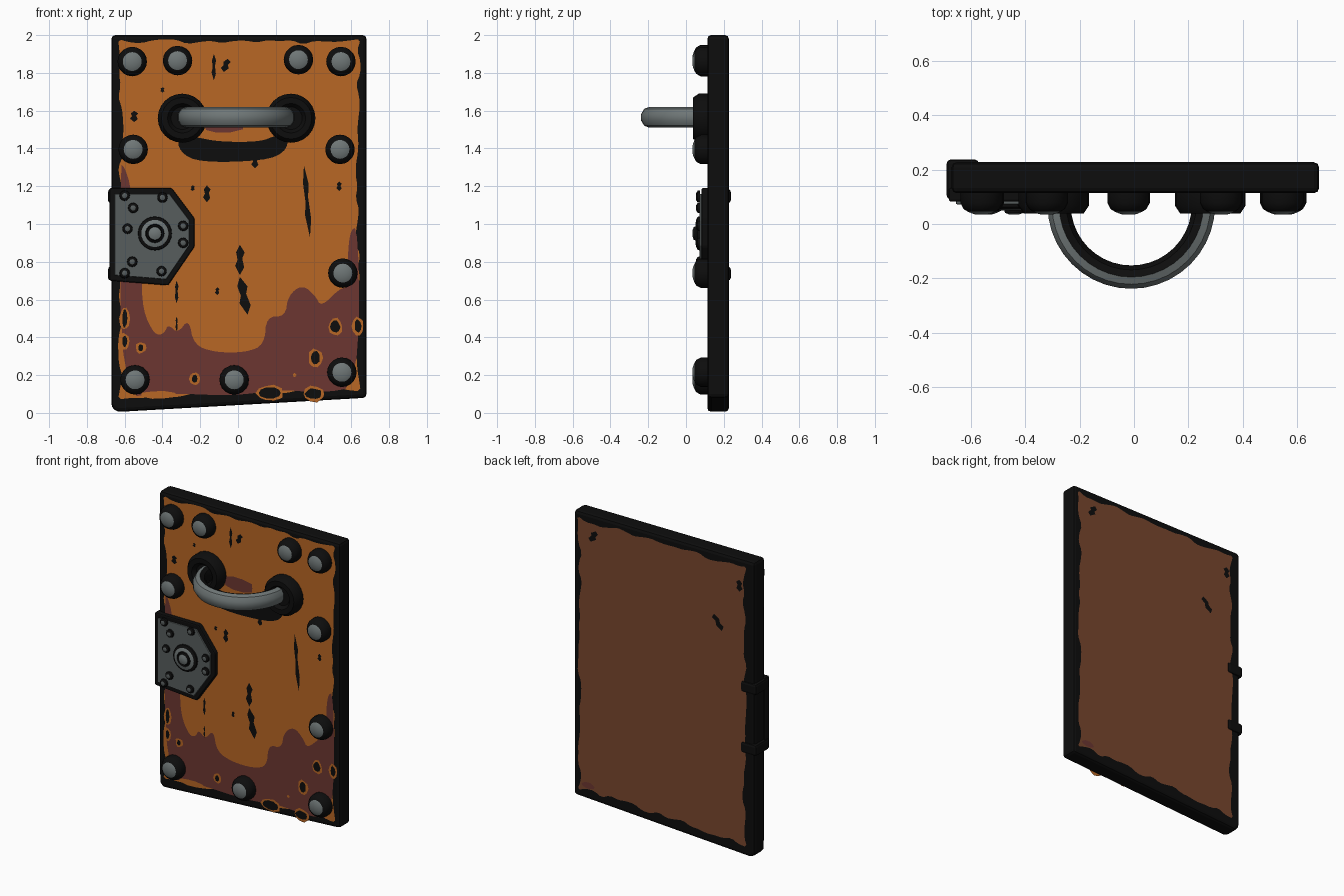
import bpy, bmesh, math, random
from mathutils import Vector

if "Cube" in bpy.data.objects:
    bpy.data.objects.remove(bpy.data.objects["Cube"])

random.seed(4)
FRONT, BACK = 0.113, 0.227


def mat(name, r, g, b):
    m = bpy.data.materials.new(name)
    m.diffuse_color = (r, g, b, 1)
    m.use_nodes = True
    m.node_tree.nodes["Principled BSDF"].inputs["Base Color"].default_value = m.diffuse_color
    return m


BLACK = mat("black_iron", 0.004, 0.004, 0.004)
STEEL = mat("steel", 0.16, 0.185, 0.185)
DARK = mat("dark_steel", 0.095, 0.11, 0.11)
ORANGE = mat("orange_paint", 0.48, 0.135, 0.018)
RUST = mat("rust", 0.15, 0.037, 0.031)
BROWN = mat("brown_back", 0.19, 0.062, 0.027)


def finish(bm, name, mats, smooth=False, bevel=0):
    me = bpy.data.meshes.new(name)
    bm.to_mesh(me)
    bm.free()
    ob = bpy.data.objects.new(name, me)
    bpy.context.collection.objects.link(ob)
    for m in mats:
        me.materials.append(m)
    if bevel:
        mod = ob.modifiers.new("bevel", 'BEVEL')
        mod.width, mod.segments = bevel, 2
    if smooth:
        bpy.ops.object.select_all(action='DESELECT')
        ob.select_set(True)
        bpy.context.view_layer.objects.active = ob
        bpy.ops.object.shade_smooth_by_angle(angle=math.radians(35))
    return ob


def prism(name, pts, y0, y1, m, bevel=0):
    """Front-view outline (x, z) extruded from y0 to y1."""
    bm = bmesh.new()
    f = bm.faces.new([bm.verts.new((x, y0, z)) for x, z in pts])
    r = bmesh.ops.extrude_face_region(bm, geom=[f])
    for v in r["geom"]:
        if isinstance(v, bmesh.types.BMVert):
            v.co.y = y1
    bmesh.ops.recalc_face_normals(bm, faces=bm.faces)
    return finish(bm, name, [m], bevel=bevel)


def paint(name, polys, y, m, side=-1):
    """Thin flat paint patches lying on the panel."""
    bm = bmesh.new()
    for pts in polys:
        f = bm.faces.new([bm.verts.new((x, y, z)) for x, z in pts])
        f.normal_update()
        if f.normal.y * side < 0:
            f.normal_flip()
    return finish(bm, name, [m])


def rounded(pts, times=2):
    """Corner cutting, to soften an outline."""
    for _ in range(times):
        out = []
        for i, (x, z) in enumerate(pts):
            a, b = pts[(i + 1) % len(pts)]
            out += [(x * .75 + a * .25, z * .75 + b * .25),
                    (x * .25 + a * .75, z * .25 + b * .75)]
        pts = out
    return pts


def ragged(corners, amp, step=0.06):
    """Outline whose sides are chipped inwards (corners anticlockwise)."""
    pts = []
    for i, c in enumerate(corners):
        a, b = Vector(c), Vector(corners[(i + 1) % len(corners)])
        d = b - a
        inward = Vector((-d.y, d.x)).normalized()
        n = int(d.length / step)
        for k in range(n):
            p = a + d * (k / n)
            if k:
                p += inward * amp * random.random()
            pts.append(tuple(p))
    return rounded(pts, 1)


def blob(x, z, rx, rz, n=10):
    return [(x + rx * math.cos(t) * random.uniform(.85, 1.1),
             z + rz * math.sin(t) * random.uniform(.85, 1.1))
            for t in (2 * math.pi * i / n for i in range(n))]


def sliver(x, z, w, h, lean=0):
    pts = [(0, 1), (-.8, .5), (-.5, 0), (-1, -.4), (0, -1), (.9, -.5), (.5, .1), (1, .5)]
    return [(x + w * a + lean * b, z + h * b) for a, b in pts]


def boss(name, x, z, y, profile, rule, mats, n=20):
    """Round boss turned about the y axis; profile = (radius, height)."""
    bm = bmesh.new()
    rings = []
    for r, h in profile:
        if r == 0:
            rings.append([bm.verts.new((x, y - h, z))] * n)
        else:
            rings.append([bm.verts.new((x + r * math.cos(2 * math.pi * i / n), y - h,
                                        z + r * math.sin(2 * math.pi * i / n))) for i in range(n)])
    for j, (a, b) in enumerate(zip(rings, rings[1:])):
        for i in range(n):
            k = (i + 1) % n
            vs = [a[i], a[k], b[k], b[i]]
            f = bm.faces.new(vs if profile[j + 1][0] else vs[:3])
            f.material_index = rule[j]
    bmesh.ops.recalc_face_normals(bm, faces=bm.faces)
    # open base: make sure the cap faces forward
    bm.faces.ensure_lookup_table()
    if bm.faces[-1].normal.y > 0:
        bmesh.ops.reverse_faces(bm, faces=bm.faces)
    return finish(bm, name, mats, smooth=True)


# Panel slab with slanted bottom
prism("door_panel", [(-.67, .03), (-.64, .005), (.68, .08), (.68, 2), (-.67, 2)],
      FRONT, BACK, BLACK, bevel=.024)

# Front paint and rust
paint("front_paint", [ragged([(-.635, .07), (.65, .115), (.65, 1.98), (-.635, 1.98)], .03)],
      FRONT - .002, ORANGE)
rust_edge = [(-.625, 1.32), (-.60, 1.3), (-.565, 1.19), (-.51, .75), (-.505, .54), (-.44, .41),
             (-.39, .42), (-.37, .47), (-.32, .42), (-.26, .50), (-.235, .36), (-.12, .32),
             (.04, .32), (.14, .36), (.15, .51), (.25, .51), (.265, .62), (.34, .68),
             (.41, .62), (.44, .56), (.54, .66), (.58, .66), (.585, .96), (.64, .99),
             (.64, .14), (.45, .105), (.2, .125), (0, .09), (-.4, .105), (-.62, .08)]
paint("front_rust", [rounded(rust_edge), blob(-.08, 1.53, .12, .05)], FRONT - .004, RUST)

# Chips: a black spot with an orange rim
chips = [(.515, .455, .026, .034), (.41, .29, .024, .036), (-.515, .345, .014, .018),
         (-.23, .18, .014, .022), (.17, .105, .06, .03), (.40, .10, .045, .03),
         (.635, .46, .018, .035), (-.60, .50, .014, .05), (-.60, .38, .014, .03)]
paint("chip_rims", [blob(x, z, a + .014, b + .014) for x, z, a, b in chips]
      + [blob(-.42, .095, .1, .02), blob(.3, .2, .01, .01)], FRONT - .006, ORANGE)
paint("chip_spots", [blob(*c) for c in chips], FRONT - .008, BLACK)

# Scratches and the dark crescent below the handle
scratches = [(-.128, 1.83, .012, .07), (-.065, 1.84, .022, .035, .01), (-.165, 1.16, .02, .045),
             (.365, 1.12, .016, .19, -.016), (.01, .81, .025, .08), (.03, .62, .03, .1, -.02),
             (-.11, .645, .012, .02), (.09, 1.33, .02, .035), (-.55, 1.57, .022, .03),
             (-.325, .64, .01, .06), (-.325, .47, .006, .04), (.36, 1.195, .015, .018),
             (-.24, 1.19, .012, .015), (-.40, 1.71, .012, .014), (.535, 1.2, .015, .025)]
crescent = [(-.32, 1.47), (-.22, 1.46), (-.1, 1.435), (.12, 1.435), (.2, 1.47), (.27, 1.46),
            (.25, 1.38), (.14, 1.335), (-.2, 1.325), (-.31, 1.38)]
paint("scratches", [sliver(*s) for s in scratches] + [rounded(crescent)], FRONT - .008, BLACK)

# Back paint with a few marks
paint("back_paint", [ragged([(-.615, .07), (.65, .12), (.65, 1.97), (-.615, 1.96)], .035)],
      BACK + .002, BROWN, 1)
paint("back_scratches", [sliver(.53, 1.86, .03, .04, -.02), sliver(-.56, 1.82, .025, .04),
                         sliver(-.40, 1.53, .03, .05, .03)], BACK + .004, BLACK, 1)
paint("back_rust", [blob(.57, .17, .05, .02)], BACK + .004, RUST, 1)

# Large rivets
RIVET = [(.078, 0), (.078, .035), (.066, .058), (.05, .068), (.028, .077), (0, .079)]
for x, z in [(-.56, 1.86), (-.32, 1.865), (.32, 1.87), (.545, 1.86), (-.555, 1.395), (.54, 1.395),
             (.555, .74), (-.545, .175), (-.02, .175), (.55, .215)]:
    boss("rivet", x, z, FRONT, RIVET, [0, 0, 0, 1, 1], [BLACK, STEEL])

# Handle mounts
for x in (-.295, .28):
    boss("handle_mount", x, 1.56, FRONT,
         [(.13, 0), (.13, .045), (.11, .075), (.078, .075), (.06, .05), (0, .05)],
         [0] * 5, [BLACK], 24)

# Curved handle: half ring with short legs, dark on the inside
bm = bmesh.new()
N, S, R, CX, CY, CZ = 20, 10, .265, -.01, .07, 1.565
rings = []
for i in range(-1, N + 2):
    t = math.pi * min(max(i, 0), N) / N
    leg = .045 if i in (-1, N + 1) else 0
    ring = []
    for k in range(S):
        a = 2 * math.pi * (k + .5) / S
        rr = R + .045 * math.cos(a)
        ring.append(bm.verts.new((CX + rr * math.cos(t), CY + leg - rr * math.sin(t),
                                  CZ + .055 * math.sin(a))))
    rings.append(ring)
for j, (a, b) in enumerate(zip(rings, rings[1:])):
    for k in range(S):
        q = (k + 1) % S
        f = bm.faces.new([a[k], a[q], b[q], b[k]])
        inner = math.cos(2 * math.pi * (k + 1) / S) < -.2
        f.material_index = 1 if inner or j in (0, N + 1) else 0
bmesh.ops.recalc_face_normals(bm, faces=bm.faces)
finish(bm, "handle", [STEEL, BLACK], smooth=True)

# Lock plate: black body with a steel face
outline = [(-.68, .70), (-.37, .675), (-.23, .88), (-.23, 1.03), (-.35, 1.19), (-.68, 1.19)]
prism("lock_body", outline, .082, FRONT + .02, BLACK, bevel=.008)
cx, cz = -.46, .94
prism("lock_face", [(cx + (x - cx) * .88, cz + (z - cz) * .88) for x, z in outline],
      .072, .09, DARK, bevel=.004)

# Lock centre boss and small rivets
boss("lock_boss", -.44, .95, .074,
     [(.09, 0), (.088, .012), (.072, .02), (.05, .025), (.045, .018), (.038, .02), (.034, .033),
      (.018, .039), (0, .04)], [0, 0, 1, 0, 0, 0, 1, 1], [BLACK, STEEL], 24)
for x, z in [(-.555, 1.085), (-.585, .975), (-.56, .80), (-.29, .99), (-.29, .90), (-.40, 1.14),
             (-.405, .75), (-.60, 1.15), (-.60, .74)]:
    boss("lock_rivet", x, z, .074, [(.028, 0), (.026, .012), (.014, .02), (0, .022)],
         [0, 0, 1], [BLACK, DARK], 12)

# Straps wrapping round the edge to the back
for z in (.70, 1.11):
    prism("lock_strap", [(-.688, z), (-.57, z), (-.57, z + .075), (-.688, z + .075)],
          .09, .237, BLACK, bevel=.015)
